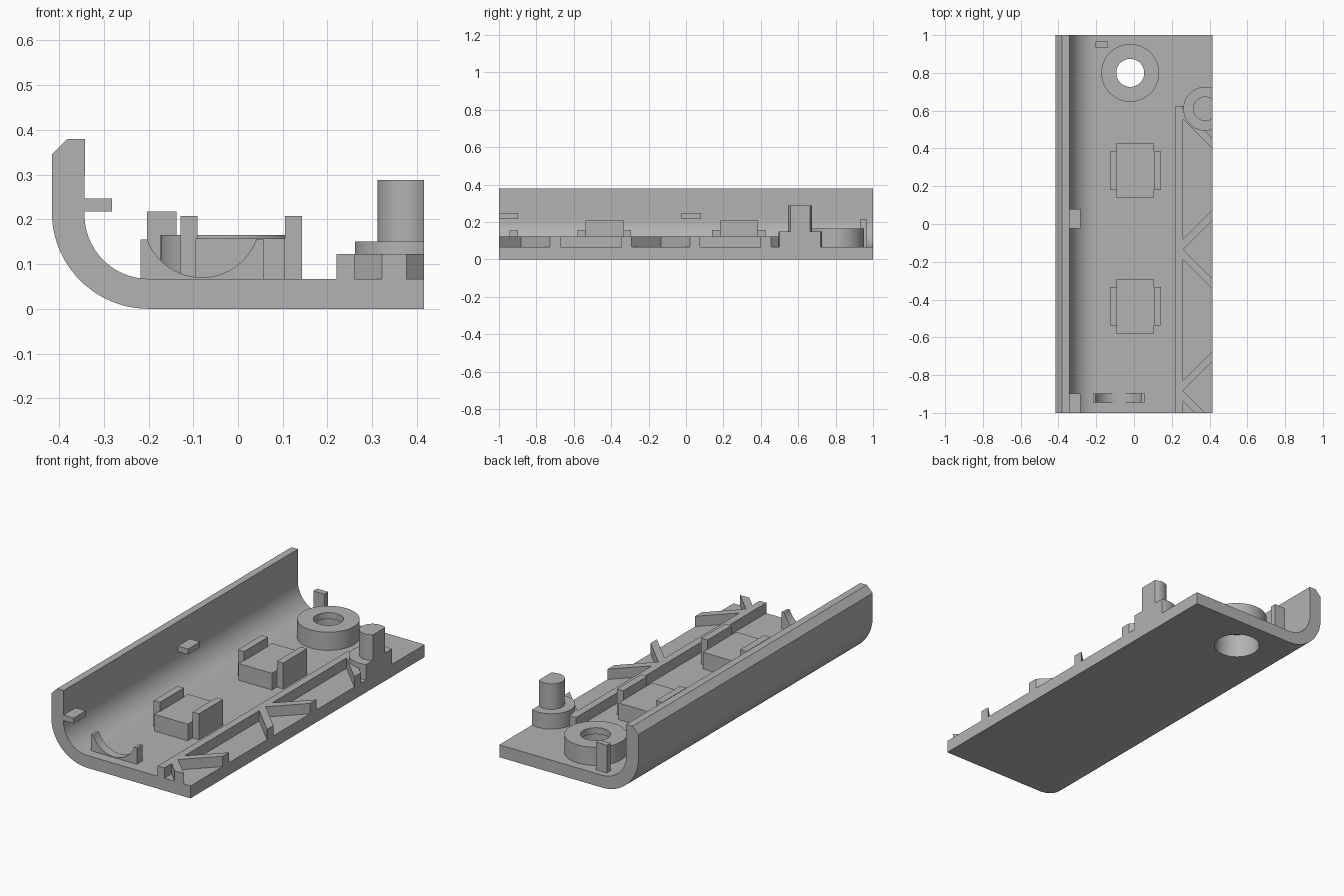
import bpy, bmesh
from math import cos, sin, pi, acos, asin, radians

cube = bpy.data.objects.get("Cube")
if cube:
    bpy.data.objects.remove(cube)

grey = bpy.data.materials.new("plain_grey")
grey.use_nodes = True
grey.diffuse_color = (0.45, 0.45, 0.45, 1)
grey.node_tree.nodes["Principled BSDF"].inputs["Base Color"].default_value = (0.45, 0.45, 0.45, 1)

FLOOR = 0.067   # top of the base plate
SUNK = 0.05     # parts start slightly inside the plate
EDGE = 0.416    # outer edge in x


def finish(name, bm, smooth=False):
    bmesh.ops.recalc_face_normals(bm, faces=bm.faces)
    mesh = bpy.data.meshes.new(name)
    bm.to_mesh(mesh)
    bm.free()
    mesh.materials.append(grey)
    ob = bpy.data.objects.new(name, mesh)
    bpy.context.collection.objects.link(ob)
    if smooth:
        shade(ob)
    return ob


def shade(ob):
    bpy.ops.object.select_all(action='DESELECT')
    ob.select_set(True)
    bpy.context.view_layer.objects.active = ob
    bpy.ops.object.shade_smooth_by_angle(angle=radians(30))


def prism(name, pts, lo, hi, axis='z', smooth=False):
    """Extrude a flat outline along z (xy outline) or along y (xz outline)."""
    bm = bmesh.new()
    place = (lambda a, b, h: (a, b, h)) if axis == 'z' else (lambda a, b, h: (a, h, b))
    rings = [[bm.verts.new(place(a, b, h)) for a, b in pts] for h in (lo, hi)]
    bm.faces.new(rings[0])
    bm.faces.new(rings[1])
    n = len(pts)
    for i in range(n):
        j = (i + 1) % n
        bm.faces.new((rings[0][i], rings[0][j], rings[1][j], rings[1][i]))
    return finish(name, bm, smooth)


def box(name, x0, x1, y0, y1, z1, z0=SUNK):
    return prism(name, [(x0, y0), (x1, y0), (x1, y1), (x0, y1)], z0, z1)


def arc(cx, cy, r, a0, a1, n=24):
    return [(cx + r * cos(a0 + (a1 - a0) * i / n), cy + r * sin(a0 + (a1 - a0) * i / n))
            for i in range(n + 1)]


def lathe(name, profile, cx, cy, n=64):
    """Revolve a closed radius/height outline into a ring."""
    bm = bmesh.new()
    rings = [[bm.verts.new((cx + r * cos(2 * pi * k / n), cy + r * sin(2 * pi * k / n), z))
              for r, z in profile] for k in range(n)]
    m = len(profile)
    for k in range(n):
        a, b = rings[k], rings[(k + 1) % n]
        for i in range(m):
            j = (i + 1) % m
            bm.faces.new((a[i], a[j], b[j], b[i]))
    return finish(name, bm, True)


# Curved shell: floor, rounded corner and chamfered side wall
outline = arc(-0.2, 0.21, 0.143, pi, 1.5 * pi)
outline += [(EDGE, FLOOR), (EDGE, 0)]
outline += arc(-0.2, 0.216, 0.216, 1.5 * pi, pi)
outline += [(-EDGE, 0.345), (-0.381, 0.38), (-0.342, 0.38)]
shell = prism("shell", outline, -1, 1, 'y')

# Opening under the screw boss
BX, BY, BORE = -0.02, 0.8, 0.115
cutter = prism("bore_cutter", arc(BX, BY, BORE, 0, 2 * pi, 64)[:-1], -0.1, 0.12)
cutter.hide_render = True
mod = shell.modifiers.new("bore", 'BOOLEAN')
mod.operation = 'DIFFERENCE'
mod.solver = 'EXACT'
mod.object = cutter
bpy.context.view_layer.objects.active = shell
bpy.ops.object.modifier_apply(modifier="bore")
bpy.data.objects.remove(cutter)
shade(shell)

# Screw boss with counterbore
lathe("screw_boss", [(BORE, SUNK), (0.153, SUNK), (0.153, 0.165), (0.074, 0.165),
                     (0.074, 0.13), (BORE, 0.13)], BX, BY)

# Small post beside the boss
box("corner_post", -0.203, -0.138, 0.934, 0.966, 0.217)

# Two rest blocks with a tab on each side
for label, y in (("rear", 0.283), ("front", -0.436)):
    box(label + "_block", -0.095, 0.105, y - 0.143, y + 0.143, 0.157)
    for side, x in (("right", -0.128), ("left", 0.105)):
        box(f"{label}_{side}_tab", x, x + 0.038, y - 0.102, y + 0.102, 0.207)

# Saddle with a round scoop
half = asin(0.122 / 0.13)
scoop = arc(-0.081, 0.2, 0.13, 1.5 * pi - half, 1.5 * pi + half)
prism("saddle", [(-0.218, SUNK), (-0.218, 0.155)] + scoop + [(0.057, 0.155), (0.057, SUNK)],
      -0.945, -0.897, 'y', True)

# Snap hooks on the wall
for label, y0, y1 in (("front", -1, -0.897), ("middle", -0.023, 0.079)):
    box(label + "_hook", -0.36, -0.282, y0, y1, 0.247, 0.217)

# Lengthwise rib with V-shaped diagonal ribs
RIB, TOP, W = 0.26, 0.123, 0.055
box("long_rib", 0.22, RIB, -1, 0.625, TOP)
run = EDGE - RIB
for label, y, sides in (("middle", -0.135, (1, -1)), ("front", -0.883, (1,)), ("rear", 0.61, (-1,))):
    for s in sides:
        prism(f"{label}_diagonal_{'back' if s > 0 else 'fore'}",
              [(RIB - 0.01, y), (RIB, y), (EDGE, y + s * run),
               (EDGE, y + s * (run + W)), (RIB, y + s * W), (RIB - 0.01, y + s * W)], SUNK, TOP)
# Front diagonal ends at the front edge
prism("front_diagonal_fore", [(RIB - 0.01, -0.883), (RIB, -0.883), (RIB + 0.117, -1),
                              (RIB + 0.062, -1), (RIB, -0.938), (RIB - 0.01, -0.938)], SUNK, TOP)

# Locating peg on a round base, trimmed flat at the edge
for name, r, top in (("peg_base", 0.116, 0.15), ("peg", 0.065, 0.288)):
    a = acos((EDGE - 0.377) / r)
    prism(name, arc(0.377, 0.61, r, a, 2 * pi - a, 48), SUNK, top, 'z', True)
